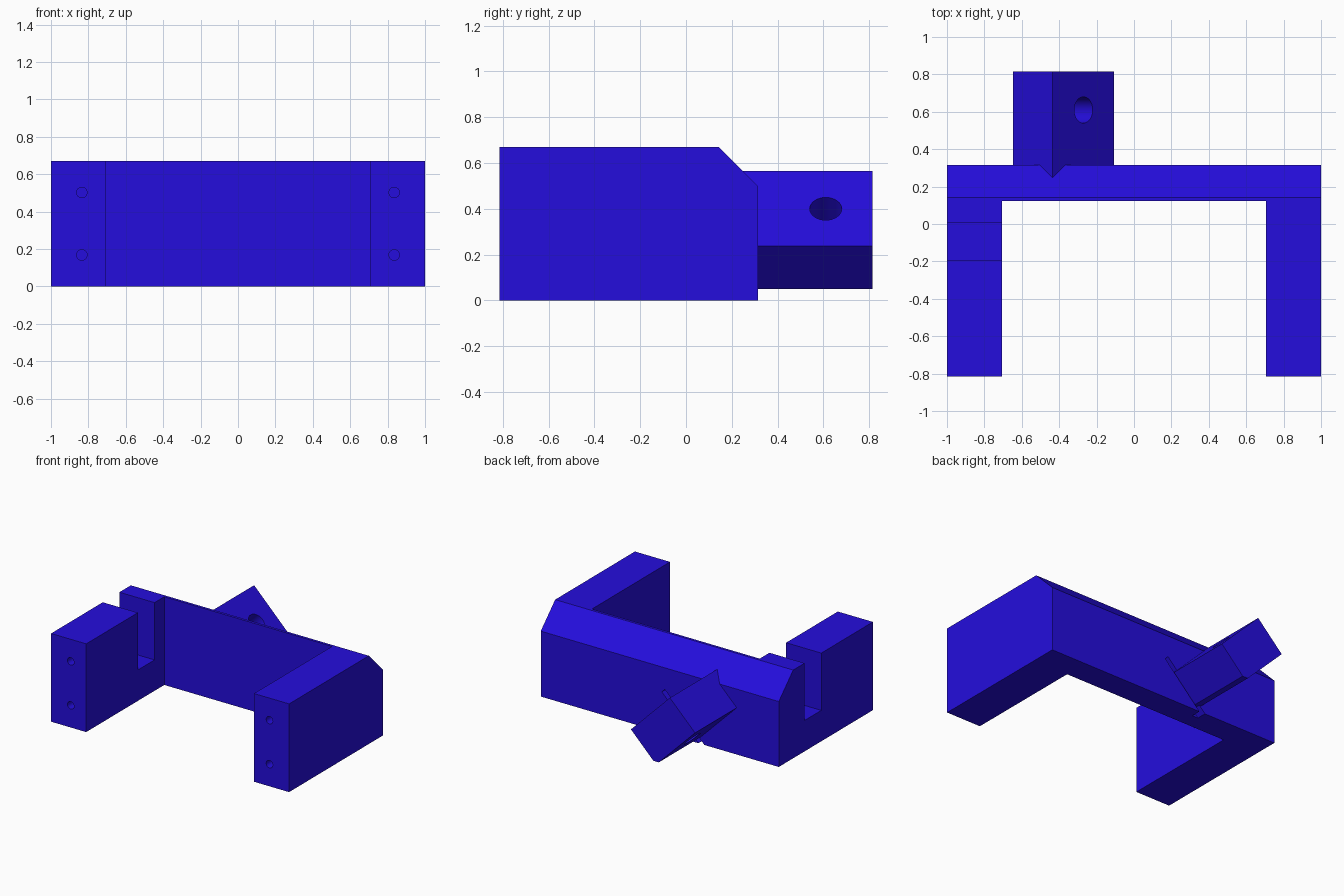
import bpy, bmesh, math
from mathutils import Vector

if "Cube" in bpy.data.objects:
    bpy.data.objects.remove(bpy.data.objects["Cube"])

blue = bpy.data.materials.new("deep_blue")
blue.diffuse_color = (0.018, 0.004, 0.72, 1)
blue.use_nodes = True
blue.node_tree.nodes["Principled BSDF"].inputs["Base Color"].default_value = blue.diffuse_color


def prism(name, points, start, length):
    """Extrude a closed 3D outline from its plane along one direction."""
    bm = bmesh.new()
    face = bm.faces.new([bm.verts.new(Vector(p) + Vector(start)) for p in points])
    out = bmesh.ops.extrude_face_region(bm, geom=[face])
    verts = [v for v in out["geom"] if isinstance(v, bmesh.types.BMVert)]
    bmesh.ops.translate(bm, verts=verts, vec=Vector(length))
    bmesh.ops.recalc_face_normals(bm, faces=bm.faces)
    mesh = bpy.data.meshes.new(name)
    bm.to_mesh(mesh)
    bm.free()
    mesh.materials.append(blue)
    obj = bpy.data.objects.new(name, mesh)
    bpy.context.collection.objects.link(obj)
    return obj


def box(name, x0, x1, y0, y1, z0, z1):
    return prism(name, [(x0, y0, z0), (x1, y0, z0), (x1, y1, z0), (x0, y1, z0)],
                 (0, 0, 0), (0, 0, z1 - z0))


def drill(name, centre, axis, radius, depth):
    """Round cutter centred on a point, along an axis."""
    bpy.ops.mesh.primitive_cylinder_add(vertices=32, radius=radius, depth=depth, location=centre)
    obj = bpy.context.object
    obj.name = name
    obj.rotation_euler = Vector(axis).to_track_quat('Z', 'Y').to_euler()
    obj.data.materials.append(blue)
    return obj


def cut(obj, cutter):
    cutter.hide_render = True
    mod = obj.modifiers.new("cut", 'BOOLEAN')
    mod.operation = 'DIFFERENCE'
    mod.solver = 'EXACT'
    mod.object = cutter
    bpy.context.view_layer.update()
    bpy.context.view_layer.objects.active = obj
    bpy.ops.object.modifier_apply(modifier=mod.name)
    bpy.data.objects.remove(cutter)


# U-shaped frame: side profile with a chamfered top back edge
side = [(0, -0.815, 0), (0, 0.315, 0), (0, 0.315, 0.497), (0, 0.142, 0.67), (0, -0.815, 0.67)]
frame = prism("u_frame", side, (-1, 0, 0), (2, 0, 0))
cut(frame, box("opening", -0.705, 0.705, -1, 0.122, -0.1, 0.8))

# Slot across the left arm
cut(frame, box("arm_slot", -1.1, -0.6, -0.195, 0.005, 0.235, 0.8))

# Screw holes in the arm ends
for x in (-0.835, 0.835):
    for z in (0.168, 0.502):
        cut(frame, drill("screw_hole", (x, -0.815, z), (0, 1, 0), 0.028, 0.6))

# Thin slit in the back, in line with the lower face of the block
d = 0.0125
slit = [(-0.42 - d, 0, -0.07 + d), (-0.42 + d, 0, -0.07 - d),
        (-0.03 + d, 0, 0.32 - d), (-0.03 - d, 0, 0.32 + d)]
cut(frame, prism("slit", slit, (0, 0.24, 0), (0, 0.2, 0)))

# Tilted block on the back, with a flat lower corner and a cross hole
section = [(-0.435, 0, 0.565), (-0.108, 0, 0.238), (-0.296, 0, 0.05),
           (-0.342, 0, 0.05), (-0.647, 0, 0.355)]
block = prism("tilted_block", section, (0, 0.2, 0), (0, 0.615, 0))
cut(block, drill("cross_hole", (-0.27, 0.61, 0.40), (1, 0, 1), 0.07, 1.2))

for obj in (frame, block):
    bpy.ops.object.select_all(action='DESELECT')
    obj.select_set(True)
    bpy.context.view_layer.objects.active = obj
    bpy.ops.object.shade_smooth_by_angle(angle=math.radians(30))
